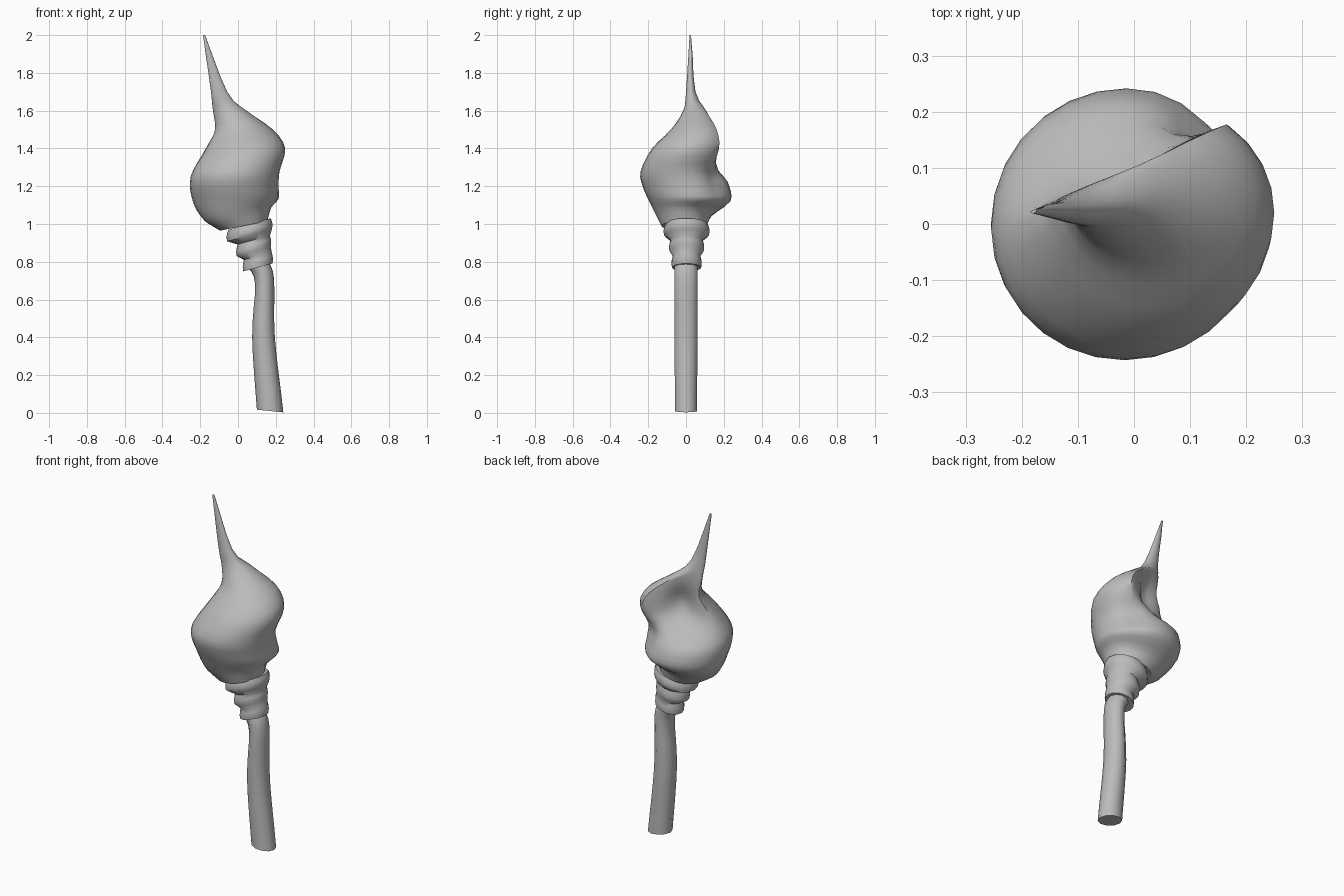
import bpy, bmesh, math
from mathutils import Vector

if "Cube" in bpy.data.objects:
    bpy.data.objects.remove(bpy.data.objects["Cube"])

grey = bpy.data.materials.new("plain_grey")
grey.use_nodes = True
colour = (0.5, 0.5, 0.5, 1)
grey.diffuse_color = colour
grey.node_tree.nodes["Principled BSDF"].inputs["Base Color"].default_value = colour


def bump(value, centre, width):
    return math.exp(-((value - centre) / width) ** 2)


def smooth_stations(stations, steps):
    """Fill in stations along a smooth curve through the given ones."""
    points = [Vector(station) for station in stations]
    last = len(points) - 1

    def tangent(k):
        before, after = max(k - 1, 0), min(k + 1, last)
        return (points[after] - points[before]) / (after - before)

    filled = []
    for k in range(last):
        start, end = points[k], points[k + 1]
        for step in range(steps):
            t = step / steps
            ease = t * t * (3 - 2 * t)
            filled.append(start.lerp(end, ease)
                          + tangent(k) * t * (1 - t) ** 2
                          - tangent(k + 1) * t * t * (1 - t))
    return filled + [points[last]]


def loft(name, stations, sides, tilt, shape=None):
    """Skin elliptical rings: height, centre x, centre y, radius x, radius y."""
    bm = bmesh.new()
    loops = []
    for height, centre_x, centre_y, radius_x, radius_y in stations:
        loop = []
        for side in range(sides):
            angle = math.tau * side / sides
            across = radius_x * math.cos(angle)
            point = Vector((centre_x + across,
                            centre_y + radius_y * math.sin(angle),
                            height + tilt(height) * across))
            loop.append(bm.verts.new(shape(point) if shape else point))
        loops.append(loop)
    for lower, upper in zip(loops, loops[1:]):
        for side in range(sides):
            following = (side + 1) % sides
            bm.faces.new((lower[side], lower[following],
                          upper[following], upper[side]))
    bm.faces.new(reversed(loops[0]))
    bm.faces.new(loops[-1])
    mesh = bpy.data.meshes.new(name)
    bm.to_mesh(mesh)
    bm.free()
    mesh.materials.append(grey)
    obj = bpy.data.objects.new(name, mesh)
    bpy.context.collection.objects.link(obj)
    bpy.ops.object.select_all(action="DESELECT")
    obj.select_set(True)
    bpy.context.view_layer.objects.active = obj
    bpy.ops.object.shade_smooth_by_angle(angle=math.radians(50))


# Curved stem, flared at the foot and bent into the cup
stem_stations = [
    (0.01, 0.17, 0, 0.07, 0.06),
    (0.4, 0.135, 0, 0.06, 0.065),
    (0.7, 0.14, 0, 0.05, 0.065),
    (0.8, 0.1, 0, 0.055, 0.065),
]
loft("stem", smooth_stations(stem_stations, 4), 10,
     lambda height: 0.3 * (height > 0.6) - 0.1 * (height < 0.1))

# Cup of three stacked collars, each wider than the one below
collars = []
for level in range(3):
    middle = 0.79 + 0.085 * level
    radius = 0.08 + 0.005 * level + 0.008 * level ** 2
    for offset, swell in ((-0.02, 0.97), (0, 1), (0.02, 0.98), (0.04, 0.92)):
        collars.append((middle + offset, 0.105 - 0.022 * level, 0.003,
                        radius * swell, radius * swell))
loft("cup", collars, 16, lambda height: 0.27)

# Hooded bulb: a slanted ridge hangs over a hollow at the back
ridge_start = Vector((-0.1, 0.06))
along = Vector((0.9, 0.4)).normalized()
outward = Vector((-along.y, along.x))


def fold(point):
    flat = point.xy - ridge_start
    distance, travel = flat.dot(outward), flat.dot(along)
    if distance > 0:
        # Flatten the back to the ridge line, then sink the hollow
        amount = min(1, max(0, (point.z - 1.24) / 0.13))
        distance *= 1 - amount * 0.95
        distance -= 0.055 * bump(travel, 0.08, 0.07) * bump(point.z, 1.44, 0.1)
    flat = ridge_start + along * travel + outward * distance
    # Groove between the hood and the lower lobe
    heading = math.atan2(flat.y, flat.x)
    flat *= 1 - 0.13 * bump(heading, 0.9, 0.3) * bump(point.z, 1.24, 0.1)
    return Vector((flat.x, flat.y, point.z))


bulb_stations = [
    (0.99, 0.03, -0.01, 0.125, 0.12),
    (1.05, 0, -0.01, 0.175, 0.15),
    (1.12, -0.01, 0.02, 0.225, 0.215),
    (1.2, -0.02, 0, 0.235, 0.23),
    (1.28, -0.01, -0.02, 0.23, 0.22),
    (1.4, 0.04, 0.02, 0.21, 0.2),
    (1.5, 0.03, 0.06, 0.155, 0.14),
    (1.6, -0.045, 0.055, 0.09, 0.07),
    (1.7, -0.1, 0.025, 0.043, 0.025),
    (2, -0.18, 0.025, 0.006, 0.006),
]
loft("bulb", smooth_stations(bulb_stations, 3), 28,
     lambda height: 0.2 * max(0, min(1, (1.15 - height) / 0.1)), fold)
